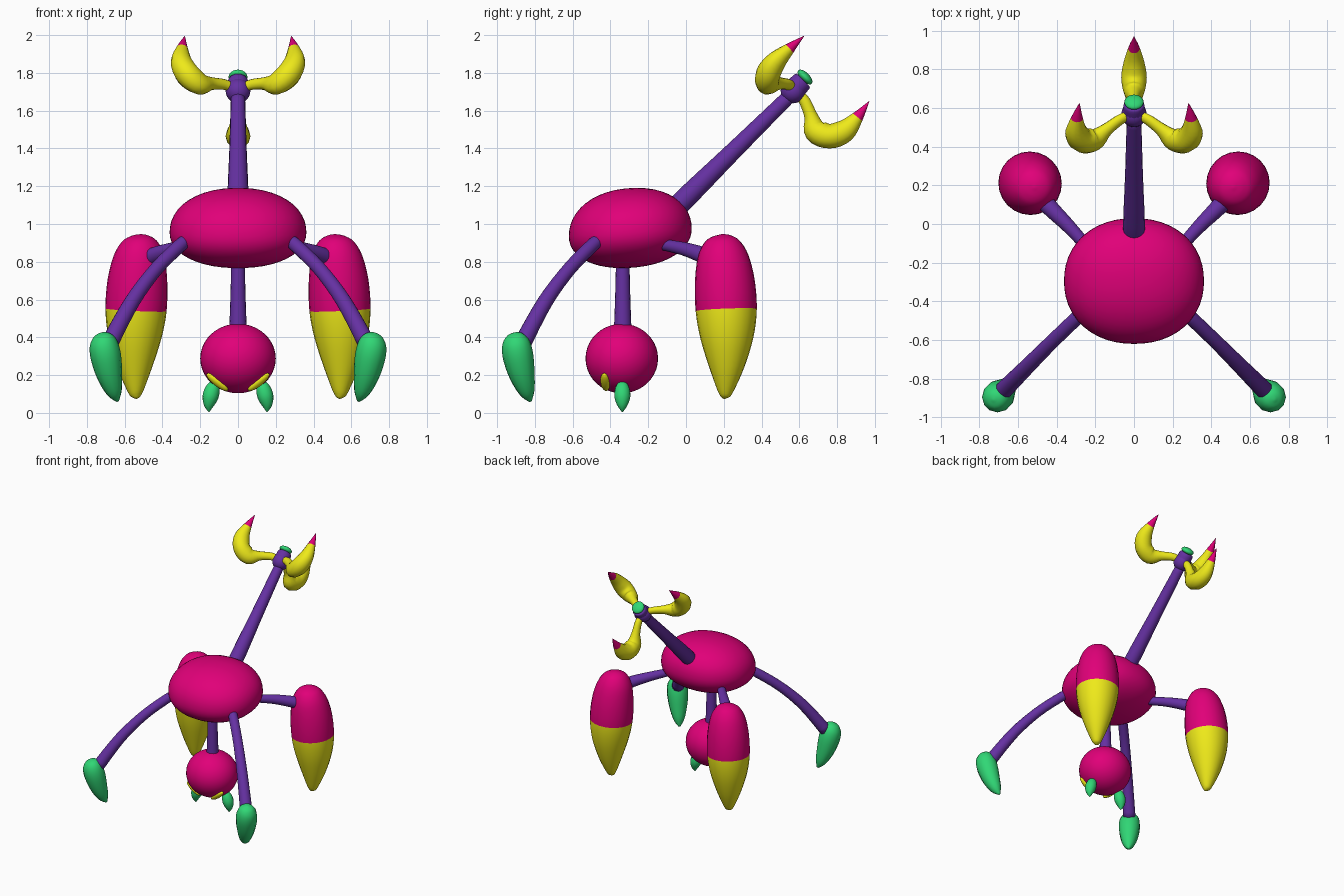
import bpy, bmesh, math
from mathutils import Vector, Matrix

if "Cube" in bpy.data.objects:
    bpy.data.objects.remove(bpy.data.objects["Cube"])


def material(name, rgb):
    m = bpy.data.materials.new(name)
    m.diffuse_color = (*rgb, 1)
    m.use_nodes = True
    m.node_tree.nodes["Principled BSDF"].inputs["Base Color"].default_value = m.diffuse_color
    return m


PINK = material("pink", (0.75, 0.0, 0.19))
PURPLE = material("purple", (0.13, 0.03, 0.36))
GREEN = material("green", (0.03, 0.68, 0.18))
YELLOW = material("yellow", (0.86, 0.82, 0.01))


def finish(bm, name, mats):
    bmesh.ops.recalc_face_normals(bm, faces=bm.faces)
    for f in bm.faces:
        f.smooth = True
    me = bpy.data.meshes.new(name)
    bm.to_mesh(me)
    bm.free()
    for m in mats:
        me.materials.append(m)
    ob = bpy.data.objects.new(name, me)
    bpy.context.collection.objects.link(ob)
    return ob


def spline(keys, i, t):
    """Catmull-Rom through tuples of any length."""
    n = len(keys) - 1
    p = [keys[min(max(i + k, 0), n)] for k in (-1, 0, 1, 2)]
    return [0.5 * (2 * b + (c - a) * t + (2 * a - 5 * b + 4 * c - d) * t * t
                   + (3 * b - a - 3 * c + d) * t ** 3) for a, b, c, d in zip(*p)]


def loft(name, keys, side, mats, split=99, segs=16, steps=4, xf=None):
    """Keys are (x, y, z, radius across side, radius along side); split starts colour 2."""
    rows = [spline(keys, i, s / steps) for i in range(len(keys) - 1) for s in range(steps)]
    rows.append(list(keys[-1]))
    pts = [Vector(r[:3]) for r in rows]
    bm = bmesh.new()
    rings = []
    for i, r in enumerate(rows):
        t = (pts[min(i + 1, len(pts) - 1)] - pts[max(i - 1, 0)]).normalized()
        u = Vector(side)
        u = (u - t * u.dot(t)).normalized()
        v = t.cross(u)
        rings.append([bm.verts.new(pts[i]
                      + v * max(r[3], 0.001) * math.cos(a) + u * max(r[4], 0.001) * math.sin(a))
                      for a in (2 * math.pi * k / segs for k in range(segs))])
    for i in range(len(rings) - 1):
        for k in range(segs):
            j = (k + 1) % segs
            f = bm.faces.new((rings[i][k], rings[i][j], rings[i + 1][j], rings[i + 1][k]))
            f.material_index = int(i >= split * steps)
    bm.faces.new(rings[0][::-1])
    bm.faces.new(rings[-1]).material_index = int(split < 99)
    if xf:
        bm.transform(xf)
    return finish(bm, name, mats)


def ellipsoid(name, loc, radii, mat, rot=None, segs=32):
    bm = bmesh.new()
    bmesh.ops.create_uvsphere(bm, u_segments=segs, v_segments=segs // 2, radius=1)
    bm.transform(Matrix.Translation(loc) @ (rot or Matrix()) @ Matrix.Diagonal((*radii, 1)))
    return finish(bm, name, [mat])


def round_keys(keys):
    """Turn (x, y, z, r) into loft keys with equal radii."""
    return [(*k, k[3]) for k in keys]


# Body: slightly boxy ellipsoid with a taller dome on top
body = ellipsoid("body", (0, 0, 0), (1, 1, 1), PINK, segs=48)
for v in body.data.vertices:
    c = v.co
    n = sum(abs(q) ** 2.15 for q in c) ** (1 / 2.15)
    c /= n
    v.co = (c.x * 0.362, -0.295 + c.y * 0.325,
            0.955 + c.z * (0.235 if c.z > 0 else 0.187) + 0.02 * c.y)

# Tail rod
loft("tail_rod", round_keys([(0, -0.06, 1.08, 0.03), (0, -0.04, 1.10, 0.056),
                             (0, 0.26, 1.395, 0.046), (0, 0.565, 1.695, 0.037)]),
     (1, 0, 0), [PURPLE])

# Rotor hub and cap
tilt = Matrix.Rotation(-math.pi / 4, 4, 'X')
hub = Vector((0, 0.58, 1.72))
axis = Vector((0, 1, 1)).normalized()
ellipsoid("hub_ball", (0, 0.567, 1.705), (0.066, 0.066, 0.066), PURPLE, tilt, 24)
loft("hub_collar", round_keys([(0, 0.57, 1.71, 0.058), (0, 0.615, 1.755, 0.054),
                               (0, 0.622, 1.762, 0.04)]), (1, 0, 0), [PURPLE])
ellipsoid("hub_cap", (0, 0.63, 1.778), (0.05, 0.05, 0.024), GREEN, tilt, 24)

# Three claw-shaped blades around the rod axis
blade = [(0, 0.585, 1.695, 0.025, 0.022), (0, 0.627, 1.652, 0.03, 0.026),
         (0, 0.662, 1.57, 0.036, 0.033), (0, 0.687, 1.495, 0.064, 0.055),
         (0, 0.76, 1.465, 0.065, 0.066), (0, 0.84, 1.493, 0.06, 0.053),
         (0, 0.908, 1.566, 0.032, 0.03), (0, 0.97, 1.65, 0.001, 0.001)]
for k in range(3):
    spin = (Matrix.Translation(hub) @ Matrix.Rotation(k * math.tau / 3, 4, axis)
            @ Matrix.Translation(-hub))
    loft("rotor_blade_%d" % (k + 1), blade, (1, 0, 0), [YELLOW, PINK], split=6,
         segs=12, xf=spin)

# Neck and hanging head
loft("neck", round_keys([(0, -0.335, 0.88, 0.034), (0, -0.335, 0.62, 0.04),
                         (0, -0.335, 0.4, 0.048)]), (1, 0, 0), [PURPLE])
ellipsoid("head", (0, -0.34, 0.288), (0.2, 0.192, 0.184), PINK, segs=40)

for s, label in ((1, "right"), (-1, "left")):
    # Eye: slanted sliver lying on the lower front of the head
    p = Vector((s * 0.11, -0.428, 0.163))
    c = Vector((0, -0.34, 0.288))
    n = Vector(((p.x) / 0.04, (p.y - c.y) / 0.0369, (p.z - c.z) / 0.0339)).normalized()
    u = Vector((s, 0, 1))
    u = (u - n * u.dot(n)).normalized()
    frame = Matrix((u, n.cross(u), n)).transposed().to_4x4()
    ellipsoid("eye_" + label, p, (0.072, 0.026, 0.02), YELLOW, frame, 20)

    # Fang
    loft("fang_" + label, round_keys([
        (s * 0.118, -0.337, 0.168, 0.002), (s * 0.122, -0.337, 0.158, 0.022),
        (s * 0.133, -0.337, 0.13, 0.038), (s * 0.146, -0.337, 0.085, 0.042),
        (s * 0.154, -0.337, 0.04, 0.027), (s * 0.153, -0.337, 0.004, 0.002)]),
        (0, 1, 0), [GREEN])

    # Front leg and foot
    loft("front_leg_" + label, round_keys([
        (s * 0.265, -0.455, 0.915, 0.03), (s * 0.30, -0.49, 0.892, 0.036),
        (s * 0.43, -0.615, 0.765, 0.037), (s * 0.56, -0.745, 0.59, 0.041),
        (s * 0.685, -0.87, 0.36, 0.047)]), (s * 0.7, 0.7, 0), [PURPLE])
    loft("front_foot_" + label, round_keys([
        (s * 0.728, -0.91, 0.423, 0.005), (s * 0.724, -0.907, 0.41, 0.045),
        (s * 0.713, -0.9, 0.37, 0.073), (s * 0.70, -0.889, 0.3, 0.081),
        (s * 0.68, -0.868, 0.2, 0.068), (s * 0.655, -0.842, 0.11, 0.042),
        (s * 0.637, -0.823, 0.062, 0.008)]), (0, 1, 0), [GREEN], segs=12)

    # Back leg
    loft("back_leg_" + label, round_keys([
        (s * 0.24, -0.12, 0.89, 0.03), (s * 0.34, -0.01, 0.868, 0.036),
        (s * 0.44, 0.09, 0.835, 0.044), (s * 0.5, 0.16, 0.80, 0.048)]),
        (0, 0, 1), [PURPLE])

    # Back claw: pink upper half, yellow point
    loft("back_claw_" + label, round_keys([
        (s * 0.515, 0.187, 0.946, 0.004), (s * 0.515, 0.188, 0.936, 0.05),
        (s * 0.516, 0.19, 0.905, 0.095), (s * 0.521, 0.195, 0.83, 0.134),
        (s * 0.532, 0.205, 0.7, 0.158), (s * 0.54, 0.213, 0.545, 0.162),
        (s * 0.546, 0.216, 0.4, 0.141), (s * 0.547, 0.215, 0.25, 0.096),
        (s * 0.543, 0.209, 0.12, 0.044), (s * 0.54, 0.205, 0.085, 0.022),
        (s * 0.54, 0.205, 0.074, 0.002)]),
        (0, 1, 0), [PINK, YELLOW], split=5, segs=24)
